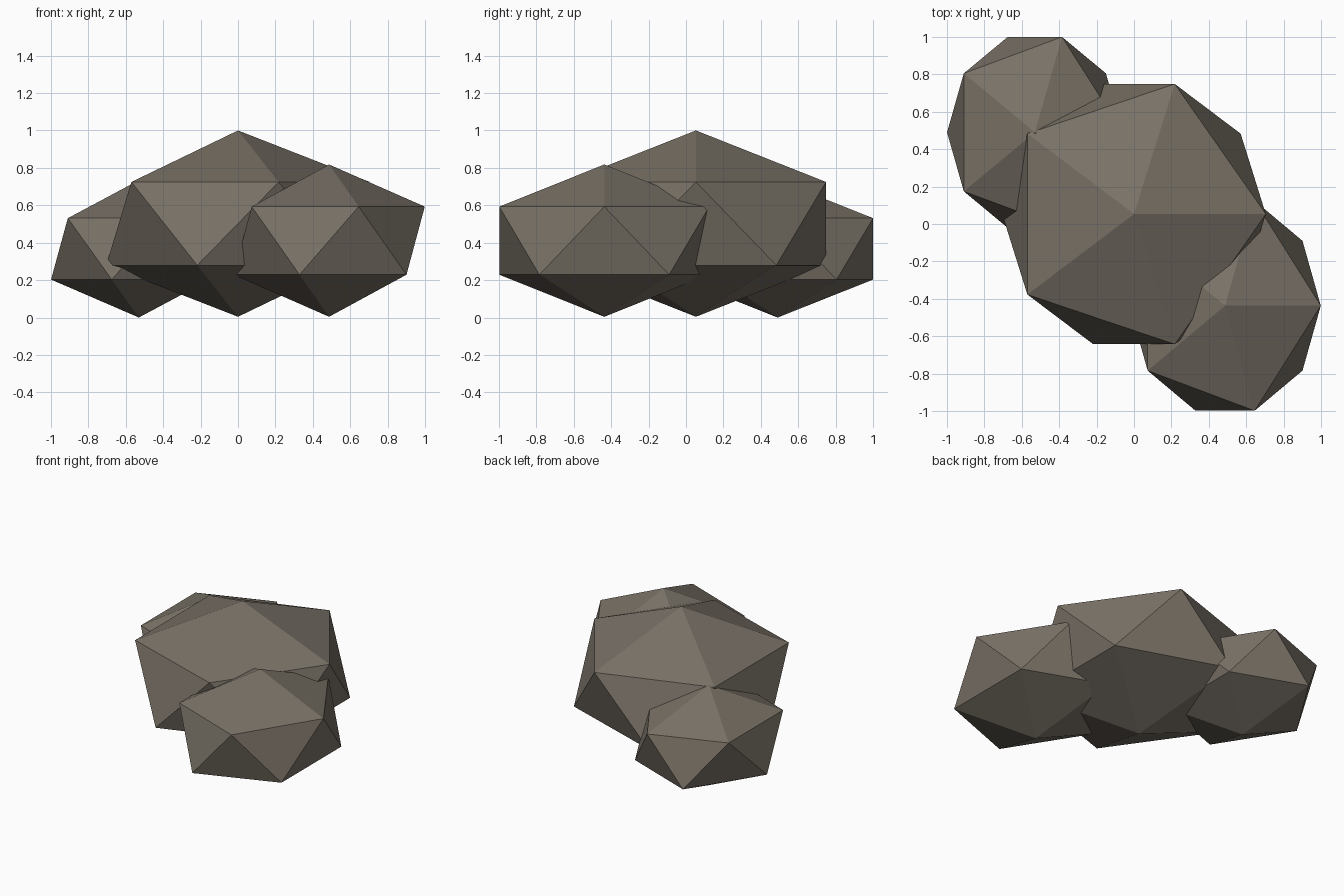
import bpy

if "Cube" in bpy.data.objects:
    bpy.data.objects.remove(bpy.data.objects["Cube"])

# Single stone colour
stone = bpy.data.materials.new("warm grey stone")
stone.diffuse_color = (0.19, 0.165, 0.133, 1)
stone.use_nodes = True
stone.node_tree.nodes["Principled BSDF"].inputs["Base Color"].default_value = stone.diffuse_color


def rock(name, centre, radii):
    """Squashed icosahedron with flat faces."""
    bpy.ops.mesh.primitive_ico_sphere_add(subdivisions=1, radius=1, location=centre)
    ob = bpy.context.object
    ob.name = name
    ob.scale = radii
    bpy.ops.object.transform_apply(location=False, rotation=False, scale=True)
    ob.data.materials.append(stone)


# Large middle boulder with a smaller one on each side
rock("middle_boulder", (0, 0.053, 0.502), (0.788, 0.818, 0.498))
rock("right_boulder", (0.487, -0.437, 0.411), (0.572, 0.66, 0.407))
rock("left_boulder", (-0.53, 0.49, 0.367), (0.525, 0.6, 0.367))
